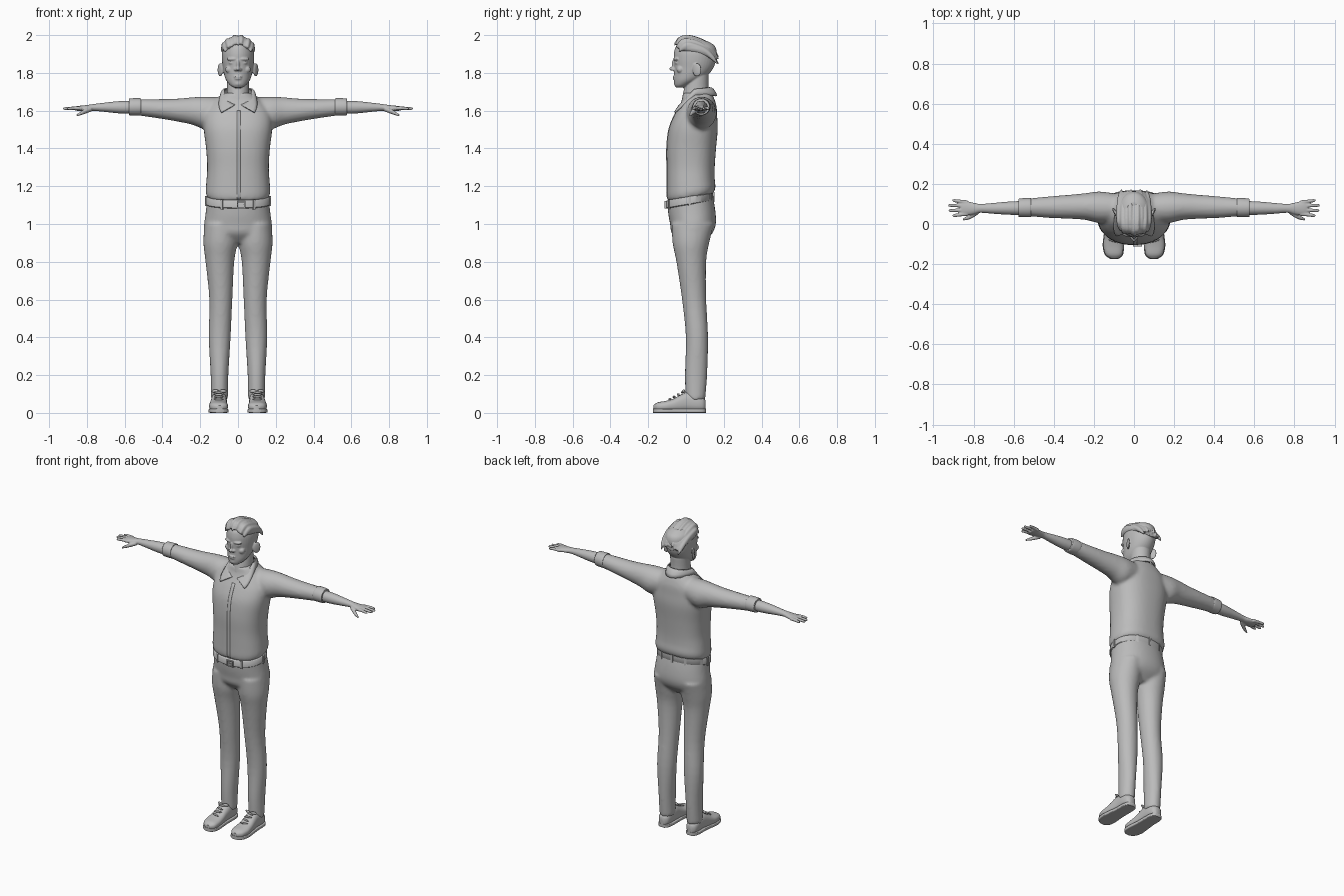
import bpy, bmesh, math
from mathutils import Matrix, Vector

cube = bpy.data.objects.get("Cube")
if cube:
    bpy.data.objects.remove(cube)

grey = bpy.data.materials.new("plain_grey")
grey.use_nodes = True
GREY = (0.5, 0.5, 0.5, 1)
grey.diffuse_color = GREY
grey.node_tree.nodes["Principled BSDF"].inputs["Base Color"].default_value = GREY


def spline(p, q, r, s, t):
    """Catmull-Rom blend of four section tuples."""
    return [0.5 * (2*b + (c-a)*t + (2*a-5*b+4*c-d)*t*t + (3*b-a-3*c+d)*t**3)
            for a, b, c, d in zip(p, q, r, s)]


def loft(bm, sections, axis="z", n=32, power=2.0, side=1, steps=4):
    """Closed loft through (position, centre a, centre b, radius a, radius b)."""
    rows = []
    last = len(sections) - 1
    for i in range(last):
        four = [sections[max(0, min(last, i + k))] for k in (-1, 0, 1, 2)]
        rows += [spline(*four, j / steps) for j in range(steps)]
    rows.append(sections[-1])
    rings = []
    for t, a, b, ra, rb in rows:
        ring = []
        for k in range(n):
            c, s = math.cos(math.tau*k/n), math.sin(math.tau*k/n)
            u = a + ra * math.copysign(abs(c)**(2/power), c)
            v = b + rb * math.copysign(abs(s)**(2/power), s)
            x, y, z = {"z": (u, v, t), "x": (t, u, v), "y": (u, t, v)}[axis]
            ring.append(bm.verts.new((x*side, y, z)))
        rings.append(ring)
    for low, high in zip(rings, rings[1:]):
        for k in range(n):
            m = (k + 1) % n
            bm.faces.new((low[k], low[m], high[m], high[k]))
    bm.faces.new(rings[0])
    bm.faces.new(rings[-1])


def ball(bm, loc, size, turn=0.0):
    m = Matrix.Translation(loc) @ Matrix.Rotation(turn, 4, "Z") @ Matrix.Diagonal((*size, 1))
    bmesh.ops.create_uvsphere(bm, u_segments=20, v_segments=12, radius=1, matrix=m)


def box(bm, loc, size, turn=0.0):
    m = Matrix.Translation(loc) @ Matrix.Rotation(turn, 4, "Z") @ Matrix.Diagonal((*size, 1))
    bmesh.ops.create_cube(bm, size=1, matrix=m)


def waist_tilt(bm):
    """The waistline sits higher at the back."""
    clamp = lambda v: max(0, min(1, v))
    for v in bm.verts:
        z = v.co.z
        v.co.z += 0.17 * (v.co.y - 0.02) * clamp((z-1)/0.1) * clamp((1.3-z)/0.1)


def finish(bm, name, voxel=0, relax=3, mirror=False, smooth=True):
    bmesh.ops.recalc_face_normals(bm, faces=bm.faces)
    mesh = bpy.data.meshes.new(name)
    bm.to_mesh(mesh)
    bm.free()
    mesh.materials.append(grey)
    obj = bpy.data.objects.new(name, mesh)
    bpy.context.collection.objects.link(obj)
    if smooth:
        bpy.ops.object.select_all(action="DESELECT")
        obj.select_set(True)
        bpy.context.view_layer.objects.active = obj
        bpy.ops.object.shade_smooth_by_angle(angle=math.radians(45))
    if voxel:
        mod = obj.modifiers.new("Fuse", "REMESH")
        mod.mode, mod.voxel_size, mod.use_smooth_shade = "VOXEL", voxel, True
        mod = obj.modifiers.new("Relax", "SMOOTH")
        mod.factor, mod.iterations = 0.5, relax
    if mirror:
        obj.modifiers.new("Mirror", "MIRROR")
    return obj


# Shirt: torso fused with both sleeves
bm = bmesh.new()
loft(bm, [(1.14, 0, .025, .163, .12), (1.17, 0, .027, .171, .129), (1.22, 0, .025, .168, .127),
          (1.3, 0, .025, .163, .127), (1.4, 0, .028, .169, .131), (1.5, 0, .038, .181, .13),
          (1.57, 0, .05, .178, .115), (1.62, 0, .062, .155, .1), (1.66, 0, .065, .115, .086),
          (1.695, 0, .06, .075, .076)], n=48, power=2.4)
waist_tilt(bm)
for s in (1, -1):
    loft(bm, [(.08, .08, 1.6, .07, .07), (.17, .083, 1.588, .079, .086), (.24, .087, 1.598, .067, .073),
              (.32, .086, 1.603, .06, .061), (.42, .084, 1.61, .054, .051),
              (.52, .083, 1.617, .045, .044), (.56, .083, 1.618, .043, .042)], "x", side=s)
shirt = finish(bm, "shirt", voxel=.01, relax=5)

# Rolled cuffs
bm = bmesh.new()
loft(bm, [(.515, .082, 1.62, .044, .043), (.52, .082, 1.62, .048, .046),
          (.57, .081, 1.62, .046, .045), (.577, .081, 1.62, .041, .04)], "x")
finish(bm, "cuff", mirror=True)

# Button placket draped on the shirt front
bm = bmesh.new()
rows = [[bm.verts.new((x, -.25, 1.6 - .47*i/30)) for x in (-.006, .004, .014)] for i in range(31)]
for a, b in zip(rows, rows[1:]):
    for k in (0, 1):
        bm.faces.new((a[k], a[k+1], b[k+1], b[k]))
placket = finish(bm, "placket")
wrap = placket.modifiers.new("Drape", "SHRINKWRAP")
wrap.target, wrap.wrap_method, wrap.wrap_mode = shirt, "PROJECT", "ABOVE_SURFACE"
wrap.use_project_y, wrap.offset = True, .002
placket.modifiers.new("Thickness", "SOLIDIFY").thickness = .005

# Folded collar, open at the throat with two points
bm = bmesh.new()
rows = []
for i in range(49):
    th = (i/24 - 1) * math.pi * .93
    front, back = max(0, -math.cos(th)), max(0, math.cos(th))
    top = Vector((.072*math.sin(th), .045 + .08*math.cos(th), 1.708 + .012*back - .08*front))
    low = Vector((.1*math.sin(th*.72), .05 + .112*math.cos(th), 1.684 - .006*back - .095*front))
    rows.append([bm.verts.new(top.lerp(low, f) + Vector((0, 0, .012*f*(1-f)*4)) * (1-front))
                 for f in (0, .25, .5, .75, 1)])
for a, b in zip(rows, rows[1:]):
    for k in range(4):
        bm.faces.new((a[k], a[k+1], b[k+1], b[k]))
collar = finish(bm, "collar")
mod = collar.modifiers.new("Thickness", "SOLIDIFY")
mod.thickness, mod.offset = .009, 0

# Trousers: hips fused with two legs
bm = bmesh.new()
loft(bm, [(1.135, 0, .02, .163, .119), (1.06, 0, .031, .171, .124), (1.0, 0, .037, .179, .121),
          (.95, 0, .032, .176, .107), (.9, 0, .03, .12, .06)], n=48, power=2.2)
waist_tilt(bm)
for s in (1, -1):
    loft(bm, [(1.0, .092, .036, .086, .112), (.9, .093, .026, .09, .097), (.8, .096, .028, .076, .079),
              (.6, .091, .043, .061, .064), (.4, .097, .058, .058, .059), (.2, .098, .053, .047, .059),
              (.07, .098, .05, .045, .052)], side=s)
finish(bm, "trousers", voxel=.01, relax=4)

# Belt with loops and buckle
bm = bmesh.new()
loft(bm, [(1.103, 0, .02, .166, .121), (1.107, 0, .02, .17, .125),
          (1.142, 0, .02, .169, .124), (1.146, 0, .02, .165, .12)], n=64, power=2.2, steps=1)
waist_tilt(bm)
finish(bm, "belt")
bm = bmesh.new()
for deg in (60, 90, 120, 180, 240, 300, 0):
    a = math.radians(deg)
    if deg == 90:
        a += .001
    box(bm, (.17*math.cos(a), .02 + .126*math.sin(a), 1.122), (.008, .014, .052), a)
waist_tilt(bm)
finish(bm, "belt_loops", smooth=False)
bm = bmesh.new()
for s in (1, -1):
    box(bm, (.018 + .02*s, -.108, 1.102), (.006, .01, .036))
    box(bm, (.018, -.108, 1.102 + .016*s), (.046, .01, .006))
box(bm, (.018, -.108, 1.102), (.036, .006, .005))
finish(bm, "buckle", smooth=False)

# Arm and hand fused together
bm = bmesh.new()
loft(bm, [(.52, .08, 1.618, .036, .035), (.62, .079, 1.618, .033, .033), (.7, .078, 1.618, .027, .025),
          (.765, .078, 1.617, .022, .018), (.8, .077, 1.614, .029, .016),
          (.845, .079, 1.612, .037, .013), (.865, .08, 1.611, .034, .01)], "x")
for y0, y1, tip in ((.05, .042, .905), (.07, .067, .924), (.09, .093, .926), (.109, .117, .906)):
    loft(bm, [(.83, y0, 1.612, .0095, .01), (.87, (y0+y1)/2, 1.613, .009, .009),
              (tip-.008, y1, 1.611, .0075, .0075), (tip, y1, 1.61, .003, .003)], "x", n=12)
loft(bm, [(.775, .062, 1.608, .012, .012), (.805, .044, 1.598, .014, .013),
          (.832, .03, 1.586, .01, .01), (.855, .022, 1.575, .005, .006)], "x", n=12)
finish(bm, "arm_and_hand", voxel=.004, relax=2, mirror=True)

# Head and neck with modelled face
bm = bmesh.new()
loft(bm, [(1.722, 0, -.03, .022, .022), (1.735, 0, -.02, .042, .04), (1.76, 0, .005, .062, .068),
          (1.79, 0, .027, .073, .09), (1.83, 0, .042, .08, .105), (1.87, 0, .047, .085, .112),
          (1.91, 0, .05, .085, .113), (1.945, 0, .05, .074, .1), (1.97, 0, .05, .045, .06)], n=40)
loft(bm, [(1.6, 0, .055, .064, .085), (1.66, 0, .053, .061, .075),
          (1.72, 0, .055, .058, .064), (1.79, 0, .065, .058, .056)])
ball(bm, (0, -.064, 1.846), (.008, .012, .026))
ball(bm, (0, -.073, 1.822), (.012, .016, .011))
ball(bm, (0, -.062, 1.78), (.022, .009, .005))
ball(bm, (0, -.06, 1.769), (.019, .01, .006))
ball(bm, (0, -.05, 1.743), (.022, .014, .014))
for s in (1, -1):
    ball(bm, (s*.012, -.064, 1.818), (.009, .013, .008))
    ball(bm, (s*.035, -.054, 1.873), (.026, .01, .008), s*.35)
    ball(bm, (s*.034, -.05, 1.853), (.015, .008, .007), s*.35)
    ball(bm, (s*.046, -.03, 1.818), (.022, .02, .02))
    ball(bm, (s*.094, .058, 1.816), (.008, .026, .036), -s*.5)
finish(bm, "head", voxel=.004, relax=2)

# Swept-back hair built from overlapping locks
bm = bmesh.new()
loft(bm, [(-.04, 0, 1.94, .06, .02), (0, 0, 1.935, .084, .042), (.06, 0, 1.925, .09, .046),
          (.12, 0, 1.905, .077, .045), (.16, 0, 1.885, .04, .03)], "y")
for i in range(-4, 5):
    path = ((-.06, 1.952, .009), (-.035, 1.972, .02), (.02, 1.977, .02),
            (.09, 1.953, .019), (.14, 1.918, .018), (.169, 1.882, .006))
    wave = .005 * (i % 2)
    loft(bm, [(y + .004*(i % 3) - (.004 if y > .1 else 0) + 3*(.019*i)**2 * (y < 0),
               i*.019*(1 - 12*(y-.045)**2), z - 6*(.019*i)**2 + wave, r*.65, r)
              for y, z, r in path], "y", n=12)
finish(bm, "hair", voxel=.005, relax=1)

# Shoes, soles and laces
last_shape = [(-.172, .098, .03, .018, .01), (-.152, .1, .032, .042, .023), (-.11, .103, .035, .05, .028),
              (-.07, .103, .04, .047, .034), (-.03, .102, .05, .043, .045), (.01, .1, .058, .041, .052),
              (.06, .1, .052, .04, .046), (.09, .1, .045, .033, .036), (.104, .1, .04, .018, .025)]
bm = bmesh.new()
loft(bm, last_shape, "y", power=2.5)
finish(bm, "shoe", mirror=True)
bm = bmesh.new()
loft(bm, [(y*1.01, cx, .011, rx + .003, .011) for y, cx, cz, rx, rz in last_shape], "y", power=6)
finish(bm, "sole", mirror=True)
bm = bmesh.new()
for k in range(4):
    ball(bm, (.102, -.085 + .022*k, .073 + .012*k), (.026, .005, .006), .25 * (-1)**k)
for s in (1, -1):
    ball(bm, (.1 + .02*s, -.012, .115), (.02, .006, .009), .3*s)
finish(bm, "laces", mirror=True)
